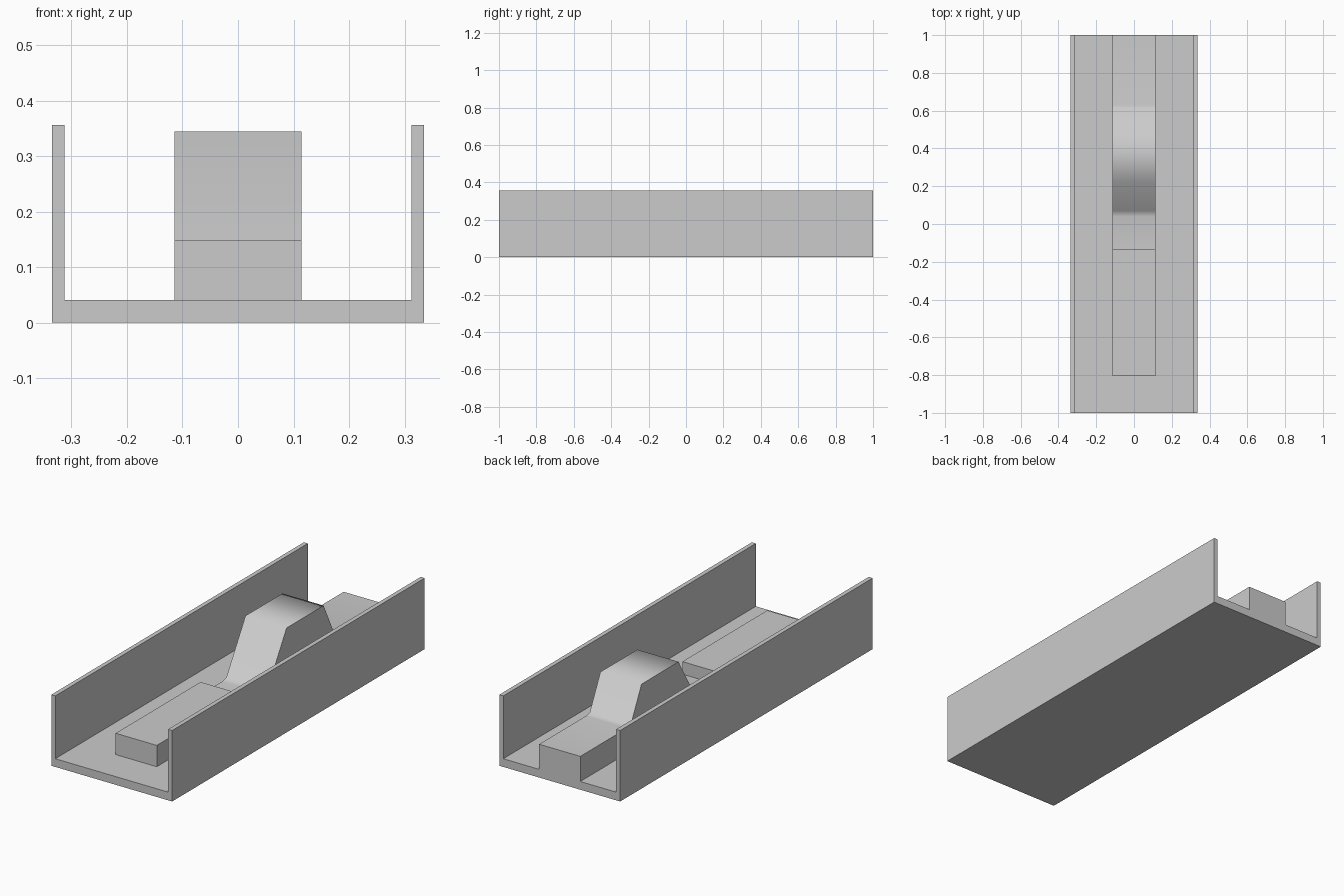
import bpy, bmesh
from math import radians

if "Cube" in bpy.data.objects:
    bpy.data.objects.remove(bpy.data.objects["Cube"])


def extrude(name, pts, place, depth):
    """Extrude a closed 2D profile symmetrically; place(a, b, d) gives the 3D point."""
    bm = bmesh.new()
    face = bm.faces.new([bm.verts.new(place(a, b, -depth)) for a, b in pts])
    geom = bmesh.ops.extrude_face_region(bm, geom=[face])["geom"]
    start, end = place(0, 0, -depth), place(0, 0, depth)
    shift = [e - s for s, e in zip(start, end)]
    bmesh.ops.translate(bm, vec=shift,
                        verts=[g for g in geom if isinstance(g, bmesh.types.BMVert)])
    bmesh.ops.recalc_face_normals(bm, faces=bm.faces)
    mesh = bpy.data.meshes.new(name)
    bm.to_mesh(mesh)
    bm.free()
    obj = bpy.data.objects.new(name, mesh)
    bpy.context.collection.objects.link(obj)
    return obj


W, H, WALL, FLOOR = 0.335, 0.356, 0.022, 0.041

# Channel: floor with two side walls, one U profile along y
half = [(W, 0), (W, H), (W - WALL, H), (W - WALL, FLOOR)]
channel = half + [(-x, z) for x, z in reversed(half)]
extrude("channel", channel, lambda x, z, d: (x, d, z), 1.0)

# Central ridge: front block, low step, hump and rear block, profile in y/z
ridge = [(-0.806, FLOOR), (-0.806, 0.148), (-0.134, 0.148), (-0.134, 0.085),
         (0.04, 0.085), (0.07, 0.092), (0.222, 0.344), (0.515, 0.344),
         (0.60, 0.172), (0.628, 0.167), (1.0, 0.167), (1.0, FLOOR)]
hump = extrude("centre_ridge", ridge, lambda y, z, d: (d, y, z), 0.114)

# Smooth the hump while keeping the right-angled edges sharp
bpy.ops.object.select_all(action='DESELECT')
hump.select_set(True)
bpy.context.view_layer.objects.active = hump
bpy.ops.object.shade_smooth_by_angle(angle=radians(80))
